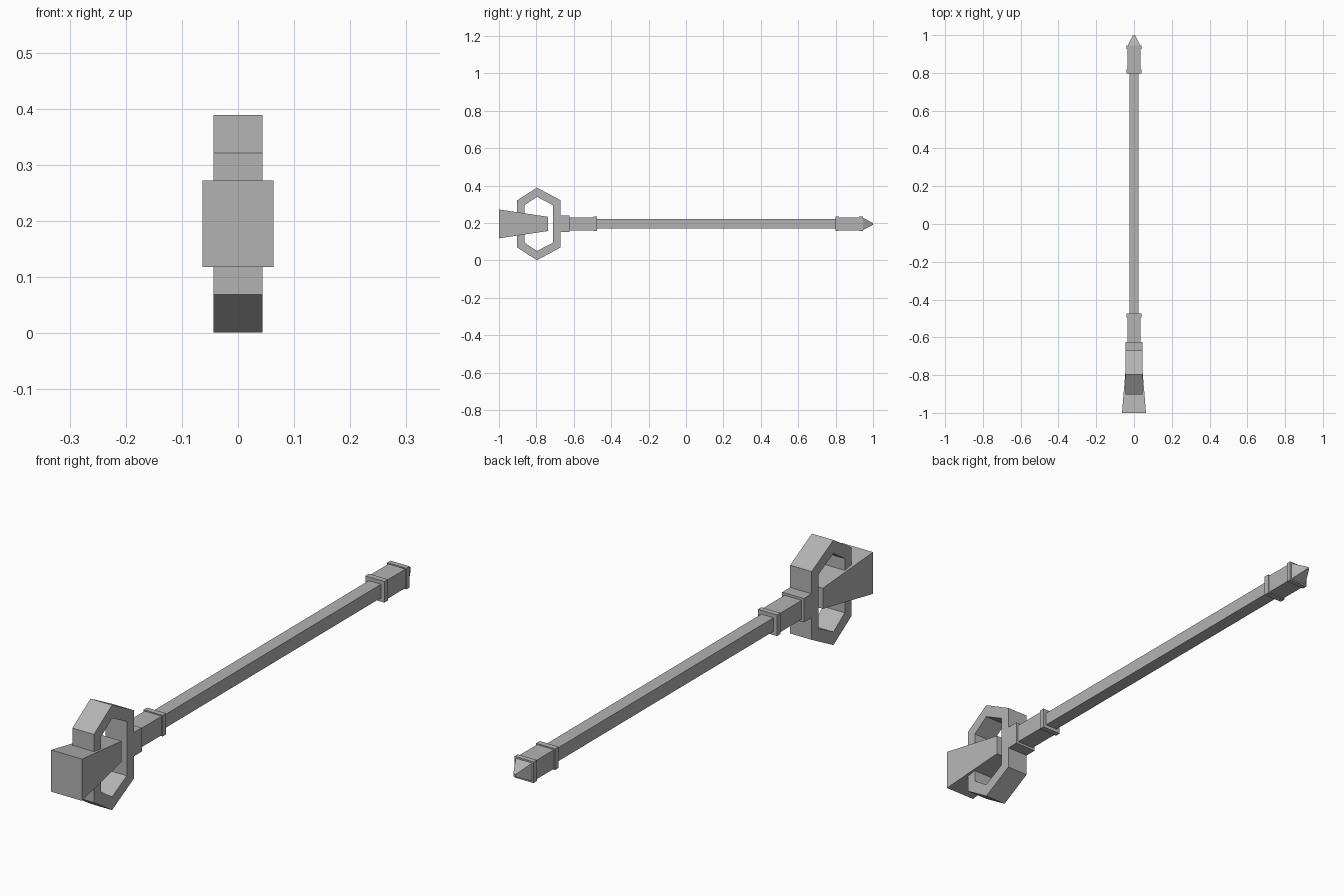
import bpy, bmesh

if "Cube" in bpy.data.objects:
    bpy.data.objects.remove(bpy.data.objects["Cube"])

ZC = 0.195  # height of the long axis

# Dark grey metal
metal = bpy.data.materials.new("dark_grey")
metal.diffuse_color = (0.45, 0.45, 0.45, 1)
metal.use_nodes = True
metal.node_tree.nodes["Principled BSDF"].inputs["Base Color"].default_value = metal.diffuse_color


def finish(bm, name):
    bmesh.ops.recalc_face_normals(bm, faces=bm.faces)
    me = bpy.data.meshes.new(name)
    bm.to_mesh(me)
    bm.free()
    me.materials.append(metal)
    ob = bpy.data.objects.new(name, me)
    bpy.context.collection.objects.link(ob)
    return ob


def square_loft(name, sections):
    """Rectangular sections (y, half x, half z) joined along y, ends capped."""
    bm = bmesh.new()
    loops = [[bm.verts.new((sx * hx, y, ZC + sz * hz))
              for sx, sz in ((-1, -1), (1, -1), (1, 1), (-1, 1))]
             for y, hx, hz in sections]
    for a, b in zip(loops, loops[1:]):
        for i in range(4):
            j = (i + 1) % 4
            bm.faces.new((a[i], a[j], b[j], b[i]))
    bm.faces.new(loops[0])
    bm.faces.new(loops[-1])
    return finish(bm, name)


def block(name, y0, y1, h):
    return square_loft(name, [(y0, h, h), (y1, h, h)])


def hex_profile(apex_y, y0, y1, side_z, apex_z):
    return [(apex_y, ZC + apex_z), (y1, ZC + side_z), (y1, ZC - side_z),
            (apex_y, ZC - apex_z), (y0, ZC - side_z), (y0, ZC + side_z)]


# Six-sided open ring, extruded across x
HX = 0.044
outer = hex_profile(-0.797, -0.903, -0.670, 0.126, 0.194)
inner = hex_profile(-0.797, -0.863, -0.711, 0.100, 0.145)
bm = bmesh.new()
rings = [[bm.verts.new((x, y, z)) for y, z in prof]
         for x, prof in ((-HX, outer), (HX, outer), (HX, inner), (-HX, inner))]
for k in range(4):
    a, b = rings[k], rings[(k + 1) % 4]
    for i in range(6):
        j = (i + 1) % 6
        bm.faces.new((a[i], a[j], b[j], b[i]))
finish(bm, "head_ring")

# Flared striking block
square_loft("hammer_block", [(-1.0, 0.0635, 0.077), (-0.738, 0.042, 0.038)])

# Socket behind the ring
block("socket_collar", -0.69, -0.624, 0.044)
block("socket_neck", -0.63, -0.48, 0.035)
block("socket_band", -0.495, -0.475, 0.039)

# Long square shaft
block("shaft", -0.48, 0.81, 0.025)

# Grip end with two bands and a pointed tip
block("pommel_grip", 0.80, 0.935, 0.035)
block("pommel_front_band", 0.798, 0.819, 0.039)
block("pommel_rear_band", 0.926, 0.945, 0.039)
square_loft("pommel_tip", [(0.94, 0.036, 0.036), (1.0, 0.005, 0.005)])
